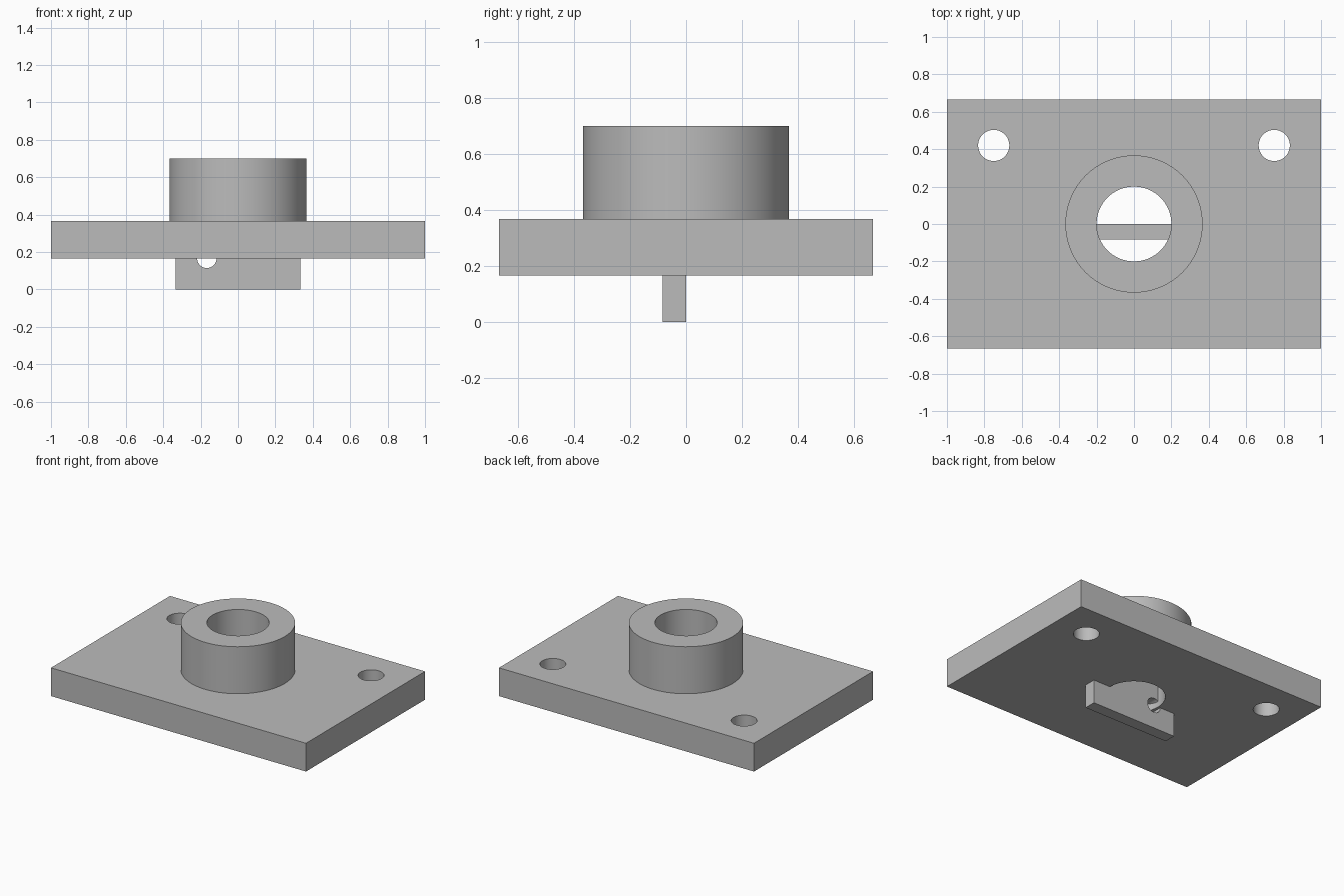
import bpy
import math

if "Cube" in bpy.data.objects:
    bpy.data.objects.remove(bpy.data.objects["Cube"], do_unlink=True)

grey = bpy.data.materials.new("plain grey")
grey.use_nodes = True
colour = (0.5, 0.5, 0.5, 1)
grey.diffuse_color = colour
grey.node_tree.nodes["Principled BSDF"].inputs["Base Color"].default_value = colour


def box(name, low, high):
    bpy.ops.mesh.primitive_cube_add(size=1)
    ob = bpy.context.object
    ob.name = name
    ob.location = [(a + b) / 2 for a, b in zip(low, high)]
    ob.scale = [b - a for a, b in zip(low, high)]
    bpy.ops.object.transform_apply(location=True, rotation=False, scale=True)
    ob.data.materials.append(grey)
    return ob


def cylinder(name, radius, depth, centre, tilt=0.0):
    bpy.ops.mesh.primitive_cylinder_add(vertices=96, radius=radius, depth=depth,
                                        location=centre, rotation=(tilt, 0, 0))
    ob = bpy.context.object
    ob.name = name
    ob.data.materials.append(grey)
    return ob


def combine(target, other, operation):
    """Apply a boolean and discard the second object."""
    mod = target.modifiers.new(operation.lower(), "BOOLEAN")
    mod.operation = operation
    mod.solver = "EXACT"
    mod.object = other
    bpy.context.view_layer.objects.active = target
    bpy.ops.object.modifier_apply(modifier=mod.name)
    bpy.data.objects.remove(other, do_unlink=True)


# Mounting plate with a raised round hub
base = box("flanged_mounting_plate", (-1, -2 / 3, 1 / 6), (1, 2 / 3, 0.367))
combine(base, cylinder("hub", 0.367, 0.433, (0, 0, 0.4835)), "UNION")

# Central bore and the two bolt holes at the back corners
combine(base, cylinder("bore_cutter", 0.2, 2, (0, 0, 0.4)), "DIFFERENCE")
for side in (-1, 1):
    combine(base, cylinder("bolt_cutter", 0.0833, 1, (side * 0.75, 0.42, 0.25)), "DIFFERENCE")

# Drilled tab that crosses the bore and hangs below the plate
tab = box("tab", (-1 / 3, -0.083, 0), (1 / 3, 0, 1 / 3))
pin_hole = cylinder("pin_cutter", 0.052, 0.5, (-1 / 6, 0, 1 / 6), math.pi / 2)
combine(tab, pin_hole, "DIFFERENCE")
combine(base, tab, "UNION")

# Smooth the round walls and keep the rims sharp
bpy.ops.object.select_all(action="DESELECT")
base.select_set(True)
bpy.context.view_layer.objects.active = base
bpy.ops.object.shade_smooth_by_angle(angle=math.radians(30))
